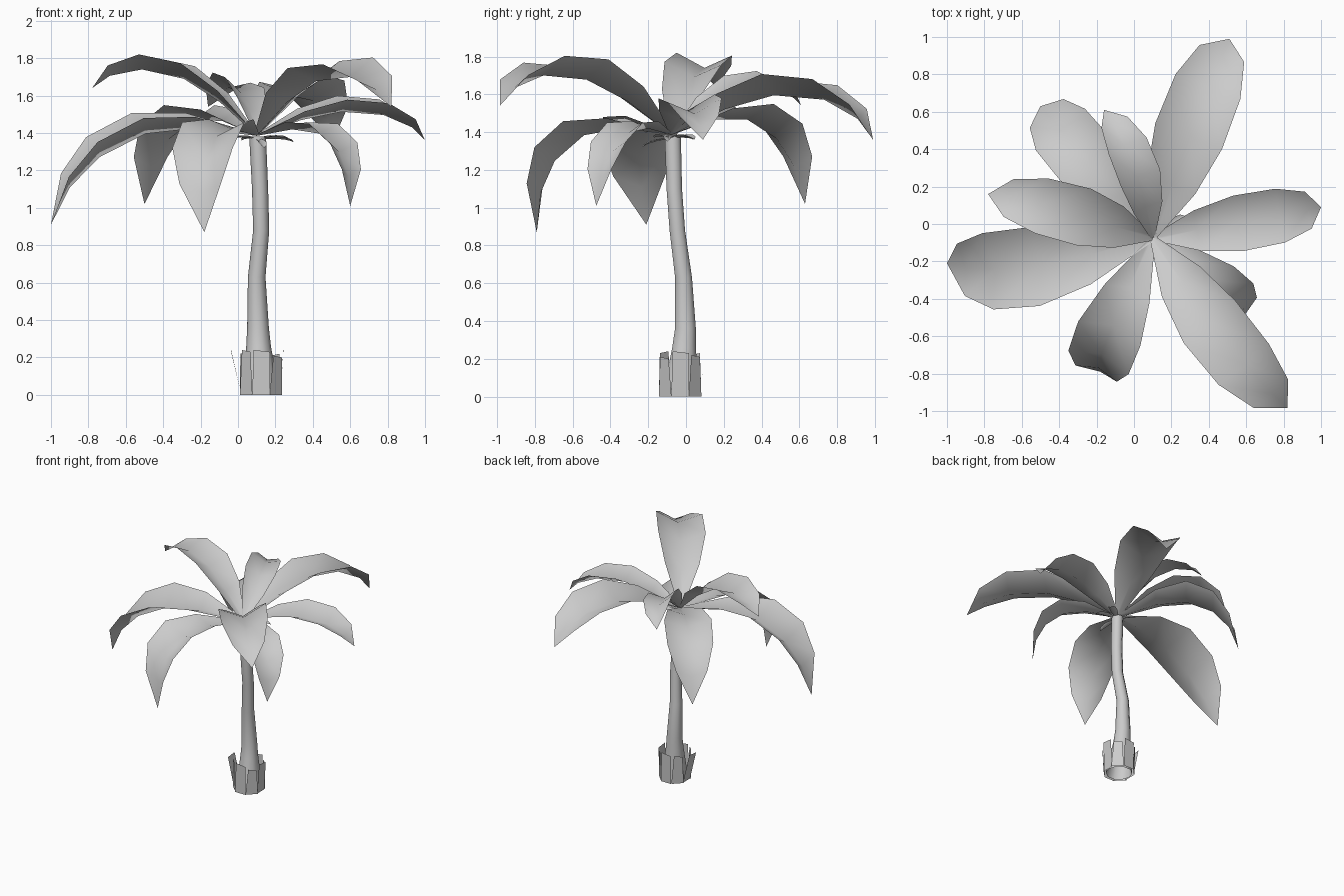
import bpy, bmesh, math
from mathutils import Vector, Matrix

cube = bpy.data.objects.get("Cube")
if cube:
    bpy.data.objects.remove(cube)

grey = bpy.data.materials.new("plain grey")
grey.use_nodes = True
colour = (0.6, 0.6, 0.6, 1)
grey.diffuse_color = colour
grey.node_tree.nodes["Principled BSDF"].inputs["Base Color"].default_value = colour


def finish(name, bm, smooth=True):
    """Turn a bmesh into a named, shaded object."""
    mesh = bpy.data.meshes.new(name)
    for f in bm.faces:
        f.smooth = smooth
    bm.to_mesh(mesh)
    bm.free()
    mesh.materials.append(grey)
    obj = bpy.data.objects.new(name, mesh)
    bpy.context.collection.objects.link(obj)
    return obj


def skin(bm, rows, closed=False):
    """Join neighbouring rows of vertices with quads."""
    for a, b in zip(rows, rows[1:]):
        n = len(a)
        for i in range(n if closed else n - 1):
            j = (i + 1) % n
            bm.faces.new((a[i], a[j], b[j], b[i]))


# Trunk: round sections along a gently bent path (x, y, z, radius)
TRUNK = [(0.123, -0.03, 0.0, 0.1), (0.11, -0.01, 0.26, 0.066),
         (0.107, -0.003, 0.36, 0.058), (0.1, -0.013, 0.63, 0.047),
         (0.124, -0.046, 0.88, 0.043), (0.118, -0.062, 1.1, 0.043),
         (0.105, -0.07, 1.38, 0.045)]
bm = bmesh.new()
rows = []
for x, y, z, r in TRUNK:
    rows.append([bm.verts.new((x + r * math.cos(k * math.tau / 10),
                               y + r * math.sin(k * math.tau / 10), z))
                 for k in range(10)])
skin(bm, rows, closed=True)
bm.faces.new(rows[-1])
trunk = finish("trunk", bm)
bpy.context.view_layer.objects.active = trunk
trunk.select_set(True)
bpy.ops.object.shade_smooth_by_angle(angle=math.radians(50))
trunk.select_set(False)

# Base husk: open ring of upright plates with narrow V gaps between them
FOOT = Vector((0.123, -0.031, 0))
bm = bmesh.new()
HEIGHT = [0.23, 0.21, 0.23, 0.22, 0.23, 0.23, 0.23, 0.2]
FLARE = [0.014, 0.0, 0.004, 0.008, 0.055, 0.004, 0.0, 0.01]
for k in range(8):
    a = k * math.tau / 8
    out = Vector((math.cos(a), math.sin(a), 0))
    side = Vector((-out.y, out.x, 0))
    low = FOOT + out * (0.105 + 0.01 * abs(out.y))
    high = low + out * FLARE[k] + Vector((0, 0, HEIGHT[k]))
    half_top = 0.036 if k % 2 else 0.047
    bm.faces.new([bm.verts.new(p) for p in (
        low - side * 0.047, low + side * 0.047,
        high + side * half_top, high - side * (half_top - 0.008) + Vector((0, 0, 0.01)))])
finish("base_husk", bm)

# Frond shapes along the chord: position, arch height, half width
RISING = [(0, 0, 0.015), (0.26, 0.125, 0.12), (0.5, 0.195, 0.165),
          (0.75, 0.18, 0.16), (0.92, 0.095, 0.11), (1, 0, 0)]
DROOPING = [(0, 0, 0.015), (0.24, 0.185, 0.12), (0.46, 0.275, 0.165),
            (0.69, 0.255, 0.16), (0.86, 0.16, 0.11), (1, 0, 0)]
CROWN = Vector((0.1, -0.075, 1.385))


def frond(name, tip, shape=RISING, roll=0, swing=0, width=1, arch=1, start=CROWN):
    """Arched, pointed leaf with a V-shaped section; swing tilts its arch sideways."""
    chord = Vector(tip) - start
    length = chord.length
    u = chord.normalized()
    level = u.cross(Vector((0, 0, 1))).normalized()
    s = Matrix.Rotation(math.radians(roll), 3, u) @ level
    n = s.cross(u)
    lift = Matrix.Rotation(math.radians(swing), 3, u) @ n
    bm = bmesh.new()
    rows = []
    for t, b, w in shape[:-1]:
        mid = start + (u * t + lift * b * arch) * length
        half = w * width * length
        rows.append([bm.verts.new(mid + s * half * k + n * half * 0.5 * abs(k))
                     for k in (1, 0, -1)])
    skin(bm, rows)
    point = bm.verts.new(tip)
    last = rows[-1]
    for i in range(2):
        bm.faces.new((last[i], last[i + 1], point))
    return finish(name, bm)


# Rising fronds
frond("frond_back_right", (0.51, 0.99, 1.36), roll=-5, swing=3, width=1.02)
frond("frond_back", (-0.16, 0.61, 1.54), roll=14, width=0.95, arch=1.1)
frond("frond_left_high", (-0.78, 0.16, 1.64), roll=3)
frond("frond_front_right", (0.82, -0.985, 1.54), roll=6, swing=2, width=0.93, arch=0.96)
frond("frond_right", (1.0, 0.09, 1.36), roll=4, swing=-4, arch=0.79)

# Drooping fronds
frond("frond_back_left", (-0.5, 0.63, 1.02), DROOPING, width=1.08, arch=0.98)
frond("frond_left_low", (-1.0, -0.21, 0.91), DROOPING, roll=-4, swing=-11,
      width=1.07, arch=0.78)
frond("frond_front_left", (-0.18, -0.79, 0.87), DROOPING, swing=6, width=1.17, arch=1.12)
frond("frond_right_low", (0.6, -0.475, 1.01), DROOPING, swing=-8, arch=1.06)

# Short stubs under the crown
STUBS = [(0.27, 0.045, 1.36), (0.3, -0.1, 1.35), (0.14, -0.23, 1.32),
         (-0.02, -0.17, 1.37), (0.02, 0.04, 1.36)]
for i, tip in enumerate(STUBS):
    frond(f"crown_stub_{i + 1}", tip, width=0.8, arch=0.3,
          start=CROWN - Vector((0, 0, 0.02)))
